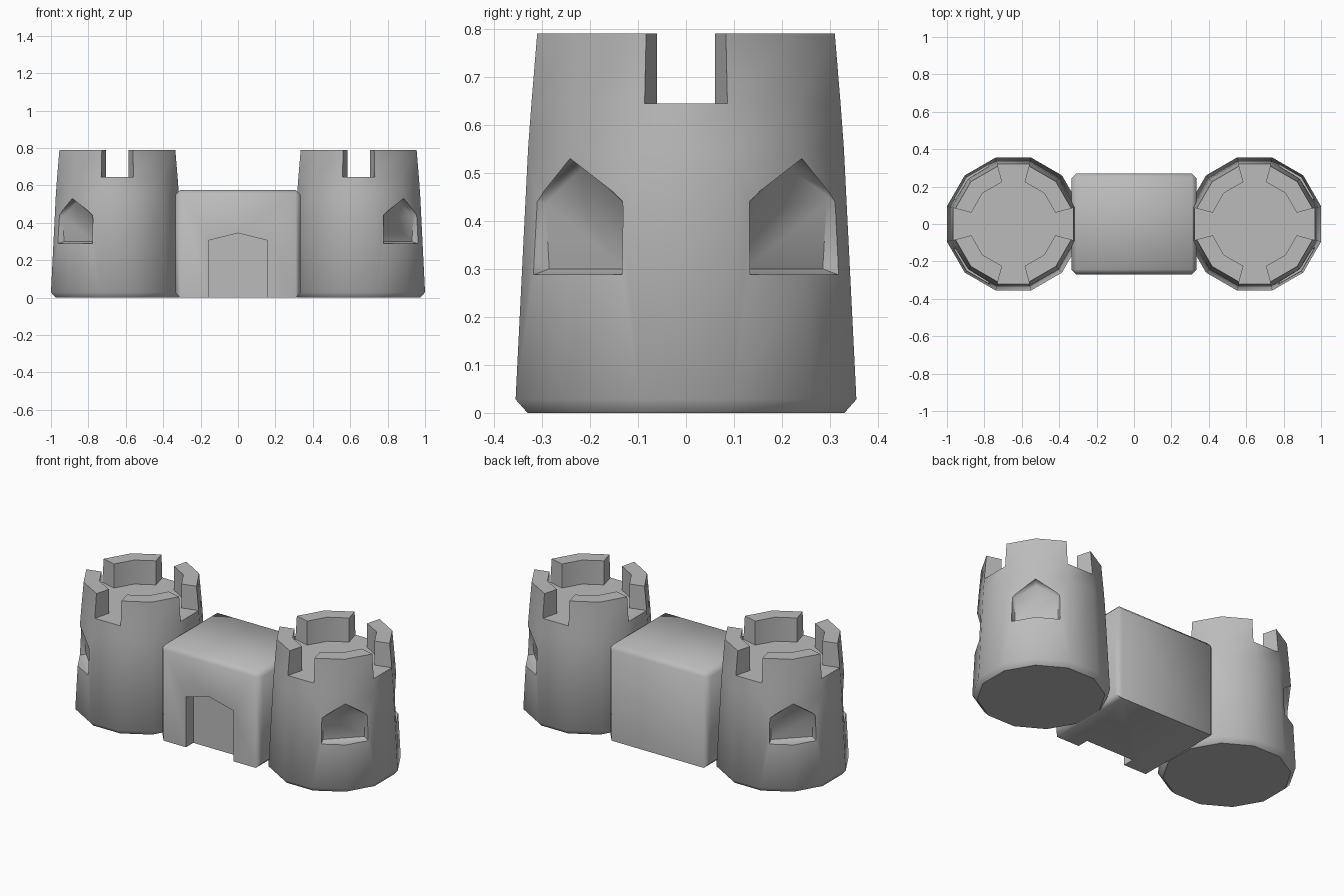
import bpy, bmesh
from math import cos, sin, pi, radians
from mathutils import Vector

SIDES = 12
TOWER_X = 0.645
FLOOR, TOP = 0.645, 0.79

cube = bpy.data.objects.get("Cube")
if cube:
    bpy.data.objects.remove(cube, do_unlink=True)

stone = bpy.data.materials.new("grey_stone")
stone.use_nodes = True
color = (0.5, 0.5, 0.5, 1)
stone.diffuse_color = color
stone.node_tree.nodes["Principled BSDF"].inputs["Base Color"].default_value = color


def make_object(name, bm):
    bmesh.ops.remove_doubles(bm, verts=bm.verts, dist=1e-5)
    bmesh.ops.recalc_face_normals(bm, faces=bm.faces)
    mesh = bpy.data.meshes.new(name)
    bm.to_mesh(mesh)
    bm.free()
    mesh.materials.append(stone)
    obj = bpy.data.objects.new(name, mesh)
    bpy.context.collection.objects.link(obj)
    return obj


def loft(name, sections):
    """Solid through a list of matching point loops."""
    bm = bmesh.new()
    rings = [[bm.verts.new(p) for p in s] for s in sections]
    n = len(rings[0])
    for a, b in zip(rings, rings[1:]):
        for i in range(n):
            j = (i + 1) % n
            bm.faces.new((a[i], a[j], b[j], b[i]))
    bm.faces.new(rings[0])
    bm.faces.new(rings[-1])
    return make_object(name, bm)


def cut(obj, cutter):
    mod = obj.modifiers.new("cut", 'BOOLEAN')
    mod.operation = 'DIFFERENCE'
    mod.solver = 'EXACT'
    mod.object = cutter
    bpy.context.view_layer.objects.active = obj
    bpy.ops.object.modifier_apply(modifier=mod.name)
    bpy.data.objects.remove(cutter, do_unlink=True)


def smooth(obj):
    bpy.ops.object.select_all(action='DESELECT')
    obj.select_set(True)
    bpy.context.view_layer.objects.active = obj
    bpy.ops.object.shade_smooth_by_angle(angle=radians(48))


def arch(half, sill, shoulder, peak):
    """Pointed opening outline as (across, up) pairs."""
    return [(-half, sill), (half, sill), (half, shoulder), (0, peak), (-half, shoulder)]


def tower(name, side):
    # Twelve-sided tapered wall with a notch on each axis-facing side
    wall = [(0.33, 0), (0.355, 0.028), (0.329, 0.55), (0.322, FLOOR)]
    crest = [(0.31, TOP), (0.225, TOP)]
    inner = (0.225, FLOOR)
    cx = side * TOWER_X

    def point(apothem, z, k):
        a = (k - 0.5) * 2 * pi / SIDES
        r = apothem / cos(pi / SIDES)
        return Vector((cx + r * cos(a), r * sin(a), z))

    bm = bmesh.new()

    def face(points):
        bm.faces.new([bm.verts.new(p) for p in points])

    for k in range(SIDES):
        notch = k % 3 == 0
        line = wall + ([] if notch else crest) + [inner]
        for (r0, z0), (r1, z1) in zip(line, line[1:]):
            face((point(r0, z0, k), point(r0, z0, k + 1),
                  point(r1, z1, k + 1), point(r1, z1, k)))
        for r, z in (wall[0], inner):
            face((point(r, z, k), point(r, z, k + 1), (cx, 0, z)))
        if notch:
            for e in (k, k + 1):
                face([point(r, z, e) for r, z in [wall[-1]] + crest + [inner]])
    obj = make_object(name, bm)

    # Two pointed window recesses on the outer diagonals
    for turn in (-1, 1):
        n = Vector((side, turn, 0)).normalized()
        t = Vector((-n.y, n.x, 0))

        def section(outline, depth, lean=0):
            return [Vector((cx, 0, z)) + n * (depth + lean * (z - 0.3)) + t * x
                    for x, z in outline]

        outer = arch(0.13, 0.288, 0.442, 0.53)
        back = arch(0.115, 0.3, 0.437, 0.51)
        cut(obj, loft("window_cutter", [section(back, 0.288, 0.08),
                                        section(outer, 0.318), section(outer, 0.42)]))
    smooth(obj)


tower("left_tower", 1)
tower("right_tower", -1)

# Gatehouse block, chamfered except along the bottom front and back
bm = bmesh.new()
bmesh.ops.create_cube(bm, size=1)
for v in bm.verts:
    v.co = Vector((v.co.x * 0.67, v.co.y * 0.54, (v.co.z + 0.5) * 0.575))
edges = [e for e in bm.edges
         if not (all(v.co.z < 0.01 for v in e.verts)
                 and abs(e.verts[0].co.x - e.verts[1].co.x) > 0.1)]
bmesh.ops.bevel(bm, geom=edges, offset=0.027, segments=1, affect='EDGES')
gatehouse = make_object("gatehouse", bm)

# Recessed pointed doorway
door = arch(0.158, -0.1, 0.305, 0.345)
cut(gatehouse, loft("door_cutter", [[(x, y, z) for x, z in door] for y in (-0.4, -0.2)]))
smooth(gatehouse)
